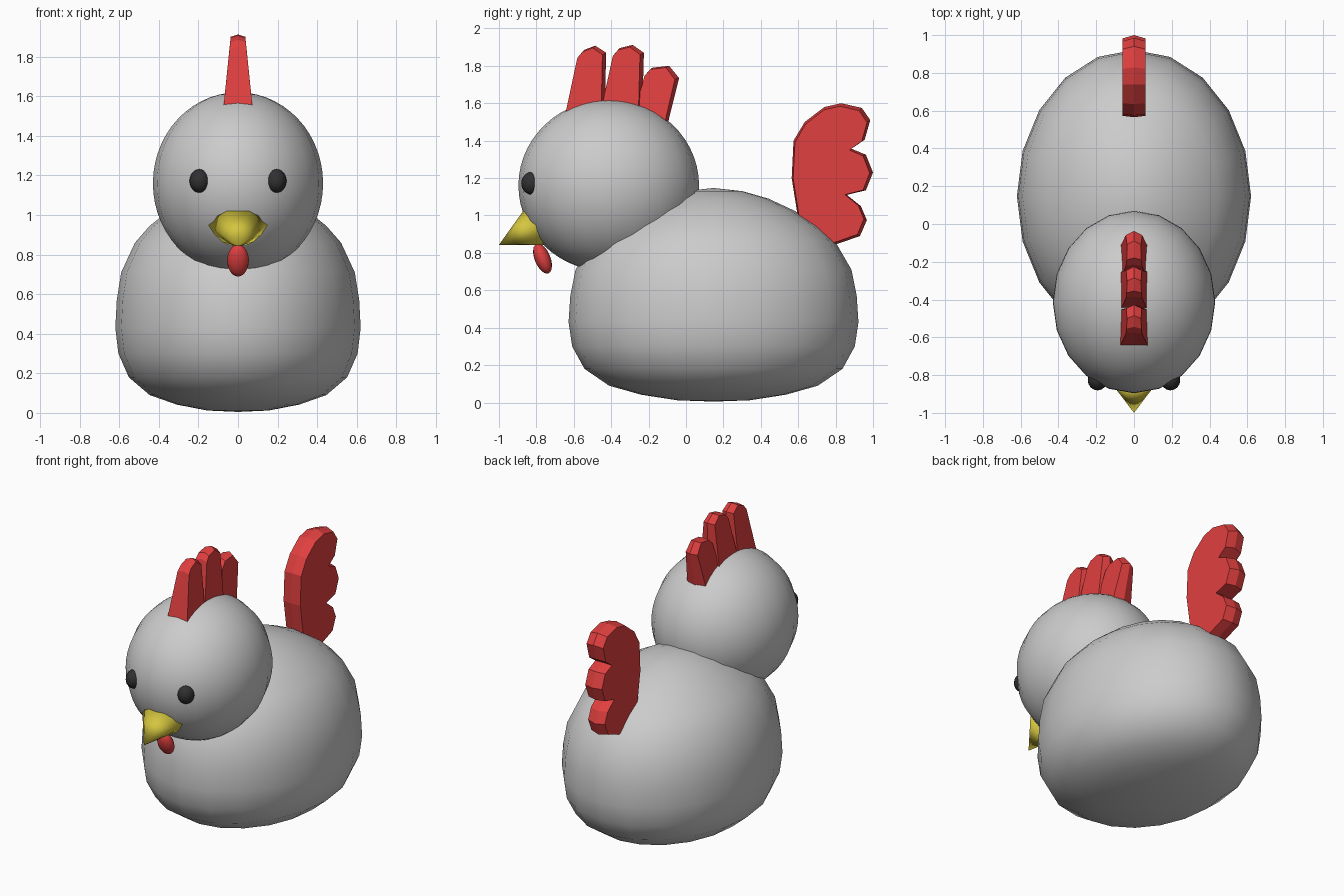
import bpy, bmesh, math

if "Cube" in bpy.data.objects:
    bpy.data.objects.remove(bpy.data.objects["Cube"])


def material(name, rgb):
    m = bpy.data.materials.new(name)
    m.diffuse_color = (*rgb, 1)
    m.use_nodes = True
    m.node_tree.nodes["Principled BSDF"].inputs["Base Color"].default_value = m.diffuse_color
    return m


RED = material("red", (0.75, 0.05, 0.05))
YELLOW = material("yellow", (0.66, 0.56, 0.05))
BLACK = material("black", (0.03, 0.03, 0.03))


def finish(bm, name, mat=None, smooth=False):
    bmesh.ops.recalc_face_normals(bm, faces=bm.faces[:])
    for f in bm.faces:
        f.smooth = smooth
    me = bpy.data.meshes.new(name)
    bm.to_mesh(me)
    bm.free()
    ob = bpy.data.objects.new(name, me)
    bpy.context.collection.objects.link(ob)
    if mat:
        me.materials.append(mat)
    return ob


def ellipsoid(name, loc, radii, mat=None, segs=20, rings=16, tilt=0):
    bm = bmesh.new()
    bmesh.ops.create_uvsphere(bm, u_segments=segs, v_segments=rings, radius=1)
    ob = finish(bm, name, mat, True)
    ob.location, ob.scale = loc, radii
    ob.rotation_euler.x = math.radians(tilt)
    return ob


def lathe(name, profile, rx, ry, cy, segs=20):
    """Oval lathe; profile is (relative radius, z) from pole to pole."""
    bm = bmesh.new()
    rings = []
    for r, z in profile:
        if r == 0:
            rings.append([bm.verts.new((0, cy, z))] * segs)
        else:
            angles = [2 * math.pi * i / segs for i in range(segs)]
            rings.append([bm.verts.new((r * rx * math.cos(a), cy + r * ry * math.sin(a), z))
                          for a in angles])
    for lo, hi in zip(rings, rings[1:]):
        for i in range(segs):
            j = (i + 1) % segs
            bm.faces.new(dict.fromkeys((lo[i], lo[j], hi[j], hi[i])))
    return finish(bm, name, None, True)


def ridged_plate(name, outline, pivot, shrink, w_low, w_high, mat):
    """Side-view outline (y, z) at x = 0 with smaller caps on both sides."""
    zs = [z for _, z in outline]
    z0, z1 = min(zs), max(zs)
    bm = bmesh.new()

    def cap(side):
        out = []
        for y, z in outline:
            w = w_low + (w_high - w_low) * (z - z0) / (z1 - z0)
            out.append(bm.verts.new((side * w, pivot[0] + (y - pivot[0]) * shrink[0],
                                     pivot[1] + (z - pivot[1]) * shrink[1])))
        return out

    layers = [cap(-1), [bm.verts.new((0, y, z)) for y, z in outline], cap(1)]
    bm.faces.new(layers[0])
    bm.faces.new(layers[2])
    n = len(outline)
    for a, b in zip(layers, layers[1:]):
        for i in range(n):
            j = (i + 1) % n
            bm.faces.new((a[i], a[j], b[j], b[i]))
    return finish(bm, name, mat)


# Body
lathe("body", [(0, 0.005), (0.25, 0.012), (0.5, 0.042), (0.72, 0.09), (0.89, 0.18),
               (0.975, 0.30), (1, 0.43), (0.988, 0.57), (0.952, 0.71), (0.84, 0.86),
               (0.72, 0.945), (0.56, 1.025), (0.38, 1.09), (0.2, 1.13), (0, 1.147)],
      0.62, 0.775, 0.147)

# Head
HEAD, HEAD_R = (0, -0.413, 1.16), (0.43, 0.483, 0.46)
ellipsoid("head", HEAD, HEAD_R, rings=28)

# Eyes
for side, label in ((-1, "left"), (1, "right")):
    ellipsoid(label + "_eye", (side * 0.193, -0.826, 1.172), (0.052, 0.055, 0.06), BLACK, 16, 12)

# Beak: a cone from a leaf-shaped ring on the head surface to the tip
half = [(0.06, 1.028), (0.11, 1.005), (0.157, 0.955), (0.125, 0.905), (0.08, 0.865), (0.04, 0.848)]
ring = [(0, 1.035)] + half + [(0, 0.843)] + [(-x, z) for x, z in reversed(half)]
bm = bmesh.new()
tip = bm.verts.new((0, -1.0, 0.843))
base = []
for x, z in ring:
    d = 1 - (x / HEAD_R[0]) ** 2 - ((z - HEAD[2]) / HEAD_R[2]) ** 2
    base.append(bm.verts.new((x, HEAD[1] - HEAD_R[1] * math.sqrt(d) + 0.015, z)))
for i in range(len(base)):
    bm.faces.new((base[i - 1], base[i], tip))
bm.faces.new(base)
finish(bm, "beak", YELLOW, True)

# Wattle
ellipsoid("wattle", (0, -0.767, 0.77), (0.055, 0.042, 0.085), RED, 16, 12, 22)

# Comb: three leaning lobes
lobes = {
    "front": [(-0.65, 1.52), (-0.575, 1.85), (-0.545, 1.885), (-0.485, 1.908), (-0.427, 1.87), (-0.435, 1.52)],
    "middle": [(-0.46, 1.54), (-0.385, 1.86), (-0.355, 1.895), (-0.285, 1.912), (-0.225, 1.87), (-0.235, 1.52)],
    "rear": [(-0.29, 1.5), (-0.215, 1.755), (-0.18, 1.79), (-0.09, 1.80), (-0.037, 1.735), (-0.11, 1.44)],
}
for label, pts in lobes.items():
    ridged_plate(label + "_comb_lobe", pts, pts[0], (0.91, 0.97), 0.076, 0.037, RED)

# Tail: scalloped fan
tail = [(0.60, 0.98), (0.565, 1.2), (0.575, 1.4), (0.635, 1.5), (0.74, 1.58), (0.83, 1.6),
        (0.94, 1.575), (0.985, 1.51), (0.955, 1.405), (0.885, 1.357), (0.962, 1.325),
        (1.0, 1.23), (0.962, 1.135), (0.86, 1.11), (0.935, 1.05), (0.967, 0.975),
        (0.93, 0.89), (0.80, 0.845), (0.70, 0.84)]
ridged_plate("tail", tail, (0.70, 1.15), (0.94, 0.965), 0.062, 0.062, RED)
